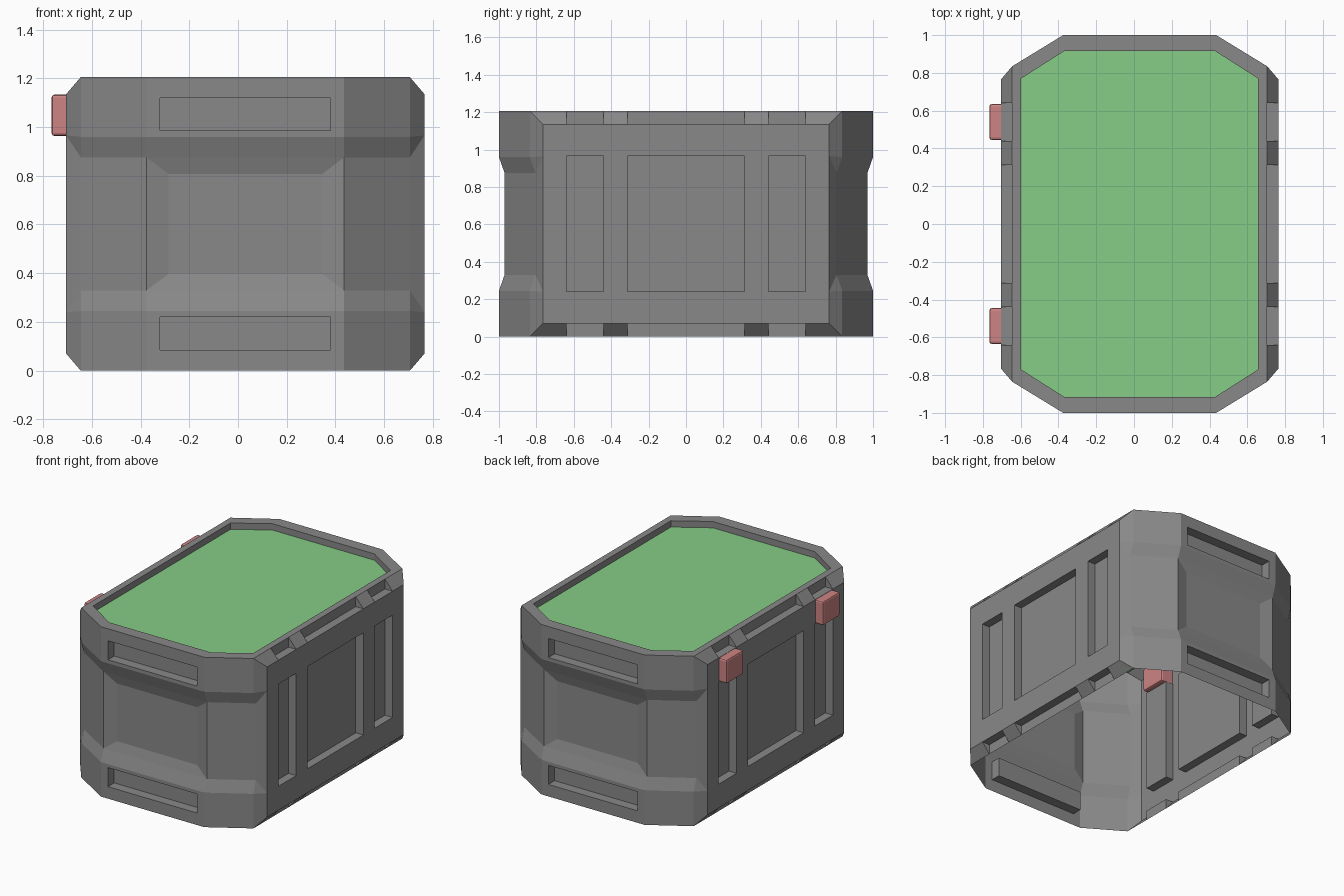
import bpy, bmesh
from mathutils import Vector

if "Cube" in bpy.data.objects:
    bpy.data.objects.remove(bpy.data.objects["Cube"], do_unlink=True)

CX, H = 0.03, 0.6025             # body centre in x, half height


def material(name, rgb):
    m = bpy.data.materials.new(name)
    m.use_nodes = True
    m.diffuse_color = (*rgb, 1)
    m.node_tree.nodes["Principled BSDF"].inputs["Base Color"].default_value = (*rgb, 1)
    return m


GRAY = material("shell gray", (0.25, 0.25, 0.25))
GREEN = material("lid green", (0.24, 0.61, 0.24))
RED = material("latch red", (0.62, 0.23, 0.23))


def add_object(name, bm, mat, mirror, location):
    bmesh.ops.remove_doubles(bm, verts=bm.verts[:], dist=0.0001)
    mesh = bpy.data.meshes.new(name)
    bm.to_mesh(mesh)
    bm.free()
    mesh.materials.append(mat)
    ob = bpy.data.objects.new(name, mesh)
    ob.location = location
    bpy.context.collection.objects.link(ob)
    if any(mirror):
        mod = ob.modifiers.new("mirror", 'MIRROR')
        mod.use_axis = mirror
    return ob


def face(bm, pts, out=(1, 1, 1)):
    """Add a face whose normal points along the hint."""
    f = bm.faces.new([bm.verts.new(p) for p in pts])
    f.normal_update()
    if f.normal.dot(Vector(out)) < 0:
        f.normal_flip()


def relief(bm, us, vs, depth, place, u_dir):
    """Stepped panel: flat cells at depth(i, j), joined by square walls."""
    for i in range(len(us) - 1):
        for j in range(len(vs) - 1):
            u0, u1, v0, v1 = us[i], us[i + 1], vs[j], vs[j + 1]
            d = depth(i, j)
            face(bm, [place(u0, v0, d), place(u1, v0, d), place(u1, v1, d), place(u0, v1, d)])
            if i + 2 < len(us) and depth(i + 1, j) != d:
                e = depth(i + 1, j)
                sign = 1 if e < d else -1
                face(bm, [place(u1, v0, d), place(u1, v1, d), place(u1, v1, e), place(u1, v0, e)],
                     u_dir * sign)
            if j + 2 < len(vs) and depth(i, j + 1) != d:
                e = depth(i, j + 1)
                sign = 1 if e < d else -1
                face(bm, [place(u0, v1, d), place(u1, v1, d), place(u1, v1, e), place(u0, v1, e)],
                     (0, 0, sign))


# Shell: one octant, mirrored on all three axes
bm = bmesh.new()
IN, OUT = 0.675, 0.735           # side recess and side face
LEDGE, SLOT = 0.5325, 0.3625     # top of side panel, top of side slots
BAND, WAIST = 0.3575, 0.2725     # sloped band on the ends
X1, Y2, Y3 = 0.405, 0.835, 0.765
STEP = 0.03

# Side panel with three slots
ys = [0, 0.3125, 0.44, 0.64, Y3]
relief(bm, ys, [0, SLOT, LEDGE],
       lambda i, j: IN if j == 0 and i % 2 == 0 else OUT,
       lambda u, v, d: (d, u, v), Vector((0, 1, 0)))

# Sloped ribs and ledges along the side edge
for i in range(4):
    a, b = ys[i], ys[i + 1]
    if i % 2:
        face(bm, [(OUT, a, LEDGE), (OUT, b, LEDGE), (IN, b, H), (IN, a, H)])
        for y, s in ((a, -1), (b, 1)):
            if y != Y3:
                face(bm, [(OUT, y, LEDGE), (IN, y, LEDGE), (IN, y, H)], (0, s, 0))
    else:
        face(bm, [(OUT, a, LEDGE), (OUT, b, LEDGE), (IN, b, LEDGE), (IN, a, LEDGE)])
        face(bm, [(IN, a, LEDGE), (IN, b, LEDGE), (IN, b, H), (IN, a, H)])

# Narrow corner facet
face(bm, [(OUT, Y3, LEDGE), (IN, Y3, H), (IN, Y2, H)])
face(bm, [(IN, Y2, H), (IN, Y2, BAND), (OUT, Y3, SLOT), (OUT, Y3, LEDGE)])
face(bm, [(IN, Y2, BAND), (IN, Y2 - STEP, WAIST), (OUT, Y3, SLOT)])
face(bm, [(IN, Y2 - STEP, WAIST), (IN, Y2 - STEP, 0), (OUT, Y3, 0), (OUT, Y3, SLOT)])

# Wide corner chamfer, pinched at the waist
rows = [(0, H), (0, BAND), (STEP, WAIST), (STEP, 0)]
for (s, z), (t, w) in zip(rows, rows[1:]):
    face(bm, [(X1, 1 - s, z), (IN, Y2 - s, z), (IN, Y2 - t, w), (X1, 1 - t, w)])

# End wall: slotted top, sloped band, shallow dish
relief(bm, [0, 0.35, X1], [BAND, 0.3825, 0.5175, H],
       lambda i, j: 0.93 if i == 0 and j == 1 else 1.0,
       lambda u, v, d: (u, d, v), Vector((1, 0, 0)))
W, D = 1 - STEP, 0.95
DX, DZ = 0.315, 0.205
face(bm, [(0, 1, BAND), (X1, 1, BAND), (X1, W, WAIST), (0, W, WAIST)])
face(bm, [(0, W, WAIST), (X1, W, WAIST), (DX, D, DZ), (0, D, DZ)], (0, 1, 0))
face(bm, [(X1, W, WAIST), (X1, W, 0), (DX, D, 0), (DX, D, DZ)], (0, 1, 0))
face(bm, [(0, D, DZ), (DX, D, DZ), (DX, D, 0), (0, D, 0)], (0, 1, 0))
add_object("shell", bm, GRAY, (True, True, True), (CX, 0, H))


# Rim and sunken lid
def octagon(x1, y1, x2, y2, z):
    q = [(x2, y2), (x1, y1)]
    pts = q + [(-x, y) for x, y in reversed(q)]
    pts += [(-x, -y) for x, y in pts]
    return [Vector((x, y, z)) for x, y in pts]


outer = octagon(X1, 1, IN, Y2, 0)
inner = octagon(0.4, 0.915, 0.6275, 0.77, 0)
floor = octagon(0.4, 0.915, 0.6275, 0.77, -0.045)
bm = bmesh.new()
for i in range(8):
    k = (i + 1) % 8
    face(bm, [outer[i], outer[k], inner[k], inner[i]], (0, 0, 1))
    face(bm, [inner[i], inner[k], floor[k], floor[i]], -(inner[i] + inner[k]))
add_object("rim", bm, GRAY, (False, False, False), (CX, 0, 2 * H))

bm = bmesh.new()
face(bm, floor, (0, 0, 1))
add_object("lid_panel", bm, GREEN, (False, False, False), (CX, 0, 2 * H))

# Two latches on one side
bm = bmesh.new()
bmesh.ops.create_cube(bm, size=1)
bmesh.ops.scale(bm, vec=(0.155, 0.19, 0.17), verts=bm.verts[:])
bmesh.ops.translate(bm, vec=(0, 0.54, 0), verts=bm.verts[:])
bmesh.ops.bevel(bm, geom=bm.edges[:], offset=0.012, segments=2, profile=0.5, affect='EDGES')
add_object("latches", bm, RED, (False, True, False), (-0.6875, 0, 1.048))
